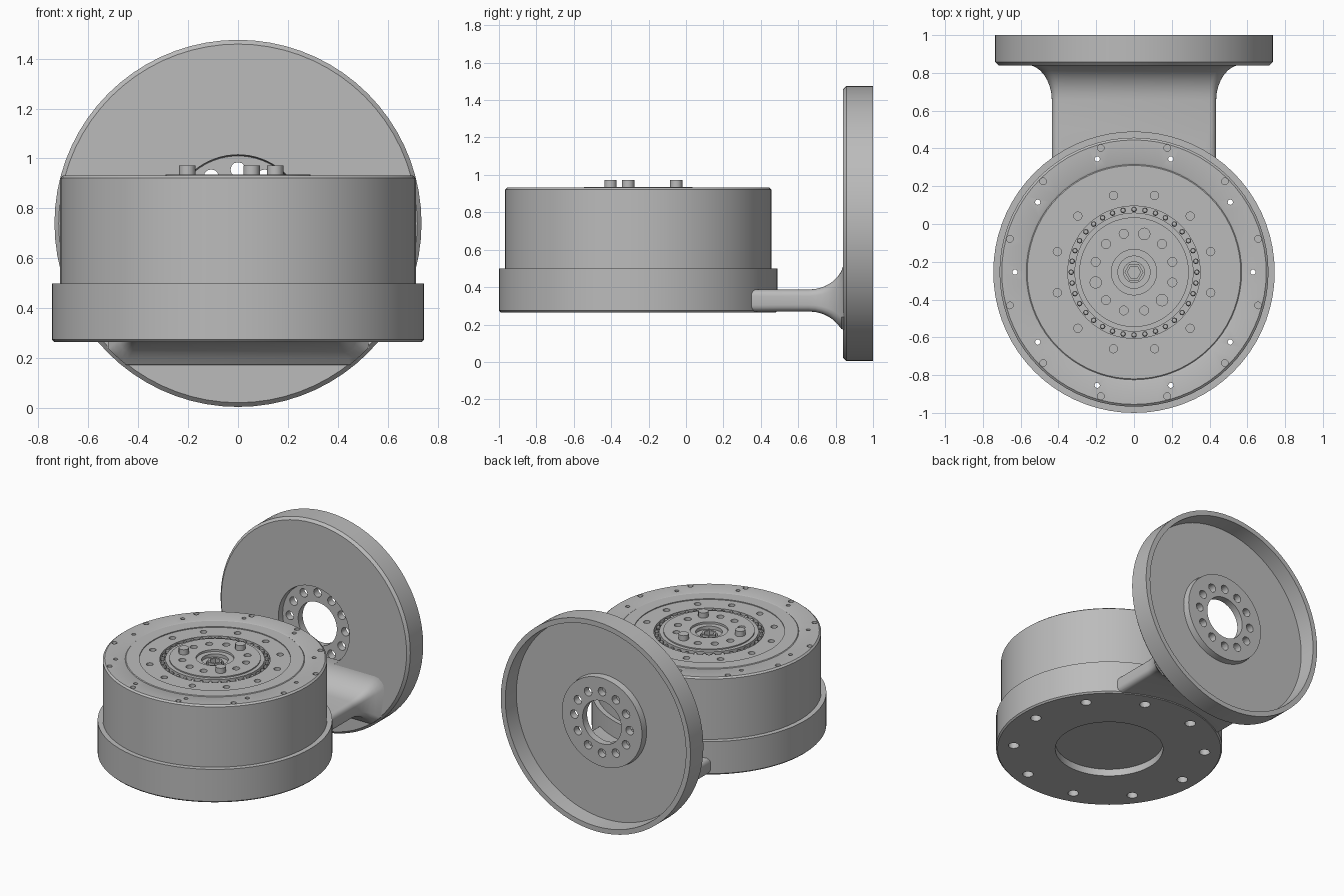
import bpy, bmesh
from math import sin, cos, pi, radians, hypot
from mathutils import Matrix, Vector

cube = bpy.data.objects.get("Cube")
if cube:
    bpy.data.objects.remove(cube, do_unlink=True)

grey = bpy.data.materials.new("machined grey")
grey.use_nodes = True
grey.diffuse_color = (0.5, 0.5, 0.5, 1)
grey.node_tree.nodes["Principled BSDF"].inputs["Base Color"].default_value = (0.5, 0.5, 0.5, 1)

DRUM = Vector((0, -0.255, 0))      # drum axis, upright
DISC_Z = 0.74                      # disc axis height, along y


def finish(bm, name):
    bmesh.ops.remove_doubles(bm, verts=bm.verts, dist=1e-5)
    bmesh.ops.recalc_face_normals(bm, faces=bm.faces)
    mesh = bpy.data.meshes.new(name)
    bm.to_mesh(mesh)
    bm.free()
    mesh.materials.append(grey)
    obj = bpy.data.objects.new(name, mesh)
    bpy.context.collection.objects.link(obj)
    return obj


def add_lathe(bm, profile, place, steps=72, closed=False):
    """Turn a (radius, height) profile round z, then place it."""
    verts = [bm.verts.new((r, 0, z)) for r, z in profile]
    pairs = list(zip(verts, verts[1:]))
    if closed:
        pairs.append((verts[-1], verts[0]))
    edges = [bm.edges.new(p) for p in pairs]
    before = set(bm.verts) - set(verts)
    bmesh.ops.spin(bm, geom=verts + edges, cent=(0, 0, 0), axis=(0, 0, 1),
                   angle=2 * pi, steps=steps, use_merge=True)
    new = [v for v in bm.verts if v not in before]
    bmesh.ops.transform(bm, matrix=place, verts=new)


def lathe(name, profile, place, **options):
    bm = bmesh.new()
    add_lathe(bm, profile, place, **options)
    return finish(bm, name)


def pins(name, profile, count, radius, start, place, steps=12):
    """A ring of turned pins, used as cutters or bolts."""
    bm = bmesh.new()
    for i in range(count):
        a = radians(start) + 2 * pi * i / count
        spot = Matrix.Translation((radius * cos(a), radius * sin(a), 0))
        add_lathe(bm, profile, place @ spot, steps=steps)
    return finish(bm, name)


def rod(r, low, high):
    return [(0, low), (r, low), (r, high), (0, high)]


def cut(obj, *cutters):
    for cutter in cutters:
        mod = obj.modifiers.new("cut", "BOOLEAN")
        mod.operation = "DIFFERENCE"
        mod.solver = "EXACT"
        mod.object = cutter
        cutter.hide_render = True
    bpy.context.view_layer.update()
    graph = bpy.context.evaluated_depsgraph_get()
    mesh = bpy.data.meshes.new_from_object(obj.evaluated_get(graph))
    obj.modifiers.clear()
    obj.data = mesh


upright = Matrix.Translation(DRUM)
# Disc frame: local z runs along +y
facing = Matrix.Translation((0, 0, DISC_Z)) @ Matrix.Rotation(-pi / 2, 4, "X")

# Drum body with stepped top, bearing groove and hub
body = lathe("drum_body", [
    (0, .85), (.055, .85), (.055, .90), (.085, .90), (.085, .922), (.12, .922),
    (.12, .936), (.29, .936), (.29, .928), (.315, .928), (.315, .87), (.35, .87),
    (.35, .924), (.48, .924), (.48, .93), (.565, .93), (.57, .926), (.58, .93),
    (.70, .932), (.712, .922), (.712, .315), (0, .315)], upright)

# Base cup round the drum, open in the middle underneath
base = lathe("base_cup", [
    (.355, .265), (.735, .265), (.745, .275), (.745, .50), (.711, .50),
    (.711, .315), (.355, .315)], upright, closed=True)

# Bolt holes of drum and base
through = pins("through_hole_cutter",
               [(0, .2), (.036, .2), (.036, .36), (.014, .36), (.014, 1), (0, 1)],
               10, .63, 0, upright)
cut(body, through,
    pins("rim_hole_cutter", rod(.018, .89, 1), 12, .68, 15, upright),
    pins("ring_hole_cutter", rod(.022, .88, 1), 12, .42, 15, upright),
    pins("hub_hole_cutter", rod(.024, .88, 1), 12, .21, 15, upright))
cut(base, through)

# Bearing balls and raised hub bolts
balls = pins("bearing_balls", [(0, .895), (.011, .899), (.015, .91), (.011, .921), (0, .925)],
             36, .3325, 0, upright, steps=8)
bolts = pins("hub_bolts", rod(.033, .88, .972), 3, .21, 75, upright)
socket = lathe("hub_center_collar", [(.035, .85), (.05, .85), (.05, .915), (.035, .915)],
               upright, steps=6, closed=True)

# Dished disc with an offset hub plate
disc = lathe("dished_disc", [
    (.15, .88), (.27, .88), (.275, .84), (.718, .84), (.735, .857), (.735, 1.0),
    (.70, 1.0), (.695, .885), (.315, .885), (.31, .93), (.15, .93)],
    facing, closed=True)
cut(disc, pins("disc_hole_cutter", rod(.03, .8, 1.0), 12, .215, 0, facing))


# Flat arm flaring into the disc
def arm_section(y, flare):
    half_w, low, high = .435 + .14 * flare, .27 - .16 * flare, .387 + .16 * flare
    corner = .035 + .05 * flare
    ring = []
    for k, (sx, sz) in enumerate([(1, 1), (-1, 1), (-1, -1), (1, -1)]):
        cx = sx * (half_w - corner)
        cz = (high - corner) if sz > 0 else (low + corner)
        for j in range(5):
            a = (k + j / 4) * pi / 2
            x, z = cx + corner * cos(a), cz + corner * sin(a)
            # Keep the flare inside the disc outline
            reach = hypot(x, z - DISC_Z)
            scale = min(1, .722 / reach)
            ring.append((x * scale, y, DISC_Z + (z - DISC_Z) * scale))
    return ring


bm = bmesh.new()
stations = [(.25, 0), (.5, 0)]
for i in range(9):
    a = i / 8 * pi / 2
    stations.append((.655 + .19 * sin(a), 1 - cos(a)))
rings = [[bm.verts.new(p) for p in arm_section(*s)] for s in stations]
for one, two in zip(rings, rings[1:]):
    for i in range(len(one)):
        j = (i + 1) % len(one)
        bm.faces.new((one[i], one[j], two[j], two[i]))
bm.faces.new(rings[0])
bm.faces.new(rings[-1])
arm = finish(bm, "arm")
cut(arm, lathe("arm_cutter", rod(.735, .1, .8), upright))

# Remove cutters and smooth the round surfaces
for obj in [o for o in bpy.data.objects if o.name.endswith("_cutter")]:
    bpy.data.objects.remove(obj, do_unlink=True)
for obj in (body, base, balls, bolts, socket, disc, arm):
    bpy.ops.object.select_all(action="DESELECT")
    obj.select_set(True)
    bpy.context.view_layer.objects.active = obj
    bpy.ops.object.shade_smooth_by_angle(angle=radians(32))
